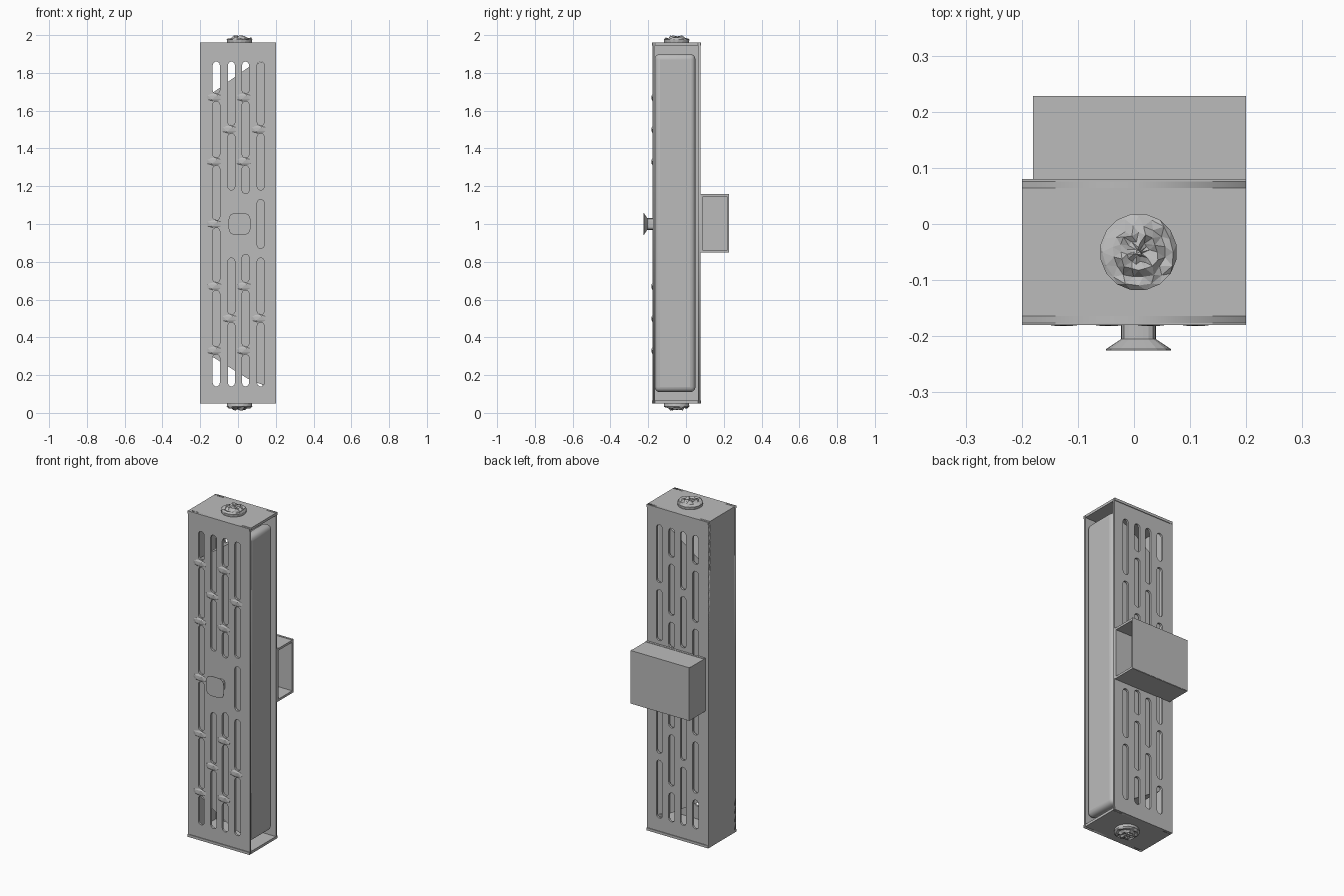
import bpy, bmesh, math, random
from mathutils import Matrix

random.seed(4)
if "Cube" in bpy.data.objects:
    bpy.data.objects.remove(bpy.data.objects["Cube"], do_unlink=True)

grey = bpy.data.materials.new("plain grey")
grey.use_nodes = True
grey.diffuse_color = (0.5, 0.5, 0.5, 1)
grey.node_tree.nodes["Principled BSDF"].inputs["Base Color"].default_value = (0.5, 0.5, 0.5, 1)


def finish(name, bm):
    bmesh.ops.recalc_face_normals(bm, faces=bm.faces)
    mesh = bpy.data.meshes.new(name)
    bm.to_mesh(mesh)
    bm.free()
    mesh.materials.append(grey)
    obj = bpy.data.objects.new(name, mesh)
    bpy.context.collection.objects.link(obj)
    return obj


def box(name, x, y, z):
    bm = bmesh.new()
    size = [b - a for a, b in (x, y, z)]
    mid = [(a + b) / 2 for a, b in (x, y, z)]
    bmesh.ops.create_cube(bm, size=1, matrix=Matrix.Translation(mid) @ Matrix.Diagonal((*size, 1)))
    return finish(name, bm)


def lathe(name, profile, sides, power, matrix, jitter=0):
    """Stacked rings; a higher power makes the rings squarer."""
    bm = bmesh.new()
    rings = []
    for i, (r, h) in enumerate(profile):
        ring = []
        for k in range(sides):
            a = math.tau * (k + 0.5 * (i % 2) * (jitter > 0)) / sides
            c, s = math.cos(a), math.sin(a)
            q = r * (abs(c) ** power + abs(s) ** power) ** (-1 / power)
            j = jitter * (i > 1)
            q += random.uniform(-j, j) * 0.6
            ring.append(bm.verts.new((q * c, q * s, h + random.uniform(-j, j))))
        rings.append(ring)
    for lo, hi in zip(rings, rings[1:]):
        for k in range(sides):
            n = (k + 1) % sides
            bm.faces.new((lo[k], lo[n], hi[n], hi[k]))
    bm.faces.new(rings[0])
    bm.faces.new(rings[-1])
    if jitter:
        bmesh.ops.triangulate(bm, faces=bm.faces)
    bm.transform(matrix)
    return finish(name, bm)


# Slot layout: two staggered rows of slots, mirrored about mid height
long_row = [(0.14, 0.31), (0.35, 0.65), (0.69, 0.98)]
offset_row = [(0.14, 0.48), (0.52, 0.82)]
centre_row = [(0.14, 0.31), (0.35, 0.65), (0.69, 0.84)]
columns = {-0.115: long_row, -0.035: offset_row, 0.04: centre_row, 0.12: offset_row}
slots = []
for cx, row in columns.items():
    for lo, hi in row:
        slots += [(cx, lo, hi), (cx, 2 - hi, 2 - lo)]
slots.append((0.12, 0.87, 1.13))


def slot_outline(cx, lo, hi, r=0.019):
    pts = []
    for k in range(12):
        a = math.pi * (k if k < 6 else k - 1) / 5
        end = hi - r if k < 6 else lo + r
        pts.append((cx + r * math.cos(a), end + r * math.sin(a)))
    return pts


# Slotted front and back walls
def slotted_wall(name, y):
    curve = bpy.data.curves.new(name, "CURVE")
    curve.dimensions = "2D"
    curve.fill_mode = "BOTH"
    curve.extrude = 0.006
    outline = [(-0.2, 0.05), (0.2, 0.05), (0.2, 1.96), (-0.2, 1.96)]
    for pts in [outline] + [slot_outline(*s) for s in slots]:
        spline = curve.splines.new("POLY")
        spline.points.add(len(pts) - 1)
        spline.use_cyclic_u = True
        for p, (u, v) in zip(spline.points, pts):
            p.co = (u, v, 0, 1)
    temp = bpy.data.objects.new(name, curve)
    bpy.context.collection.objects.link(temp)
    bpy.context.view_layer.update()
    mesh = bpy.data.meshes.new_from_object(temp.evaluated_get(bpy.context.evaluated_depsgraph_get()))
    bpy.data.objects.remove(temp, do_unlink=True)
    bm = bmesh.new()
    bm.from_mesh(mesh)
    bmesh.ops.remove_doubles(bm, verts=bm.verts, dist=0.0001)
    bm.transform(Matrix.Translation((0, y, 0)) @ Matrix.Rotation(math.pi / 2, 4, "X"))
    finish(name, bm)


slotted_wall("front_wall", -0.17)
slotted_wall("back_wall", 0.07)

# Folded ridges on the bridges between slots of the front wall
bm = bmesh.new()
for cx, row in columns.items():
    for (_, a), (b, _) in zip(row, row[1:] + [(1.02, 0)] * (cx < -0.1)):
        for z in {(a + b) / 2, 2 - (a + b) / 2}:
            m = Matrix.Translation((cx - 0.01, -0.174, z)) @ Matrix.Diagonal((0.05, 0.009, 0.024, 1))
            bmesh.ops.create_icosphere(bm, subdivisions=1, radius=1, matrix=m)
finish("bridge_ridges", bm)

# Closed side and end caps of the housing; the other side stays open
box("side_wall", (-0.2, -0.188), (-0.178, 0.078), (0.05, 1.96))
box("top_cap", (-0.2, 0.2), (-0.18, 0.08), (1.945, 1.96))
box("bottom_cap", (-0.2, 0.2), (-0.18, 0.08), (0.05, 0.065))

# Inner block: rounded cover in the open side, tapered core behind it
cover = box("rounded_cover", (0.13, 0.192), (-0.166, 0.05), (0.11, 1.9))
bevel = cover.modifiers.new("round", "BEVEL")
bevel.width = 0.028
bevel.segments = 4
for p in cover.data.polygons:
    p.use_smooth = True
bpy.context.view_layer.objects.active = cover
cover.select_set(True)
bpy.ops.object.shade_smooth_by_angle(angle=math.radians(30))

bm = bmesh.new()
core = [(0.16, 0.14), (0.07, 0.17), (-0.14, 0.3), (-0.14, 1.69), (0.07, 1.84), (0.16, 1.87)]
face = bm.faces.new([bm.verts.new((x, -0.16, z)) for x, z in core])
side = bmesh.ops.extrude_face_region(bm, geom=[face])
bmesh.ops.translate(bm, vec=(0, 0.205, 0), verts=[v for v in side["geom"] if isinstance(v, bmesh.types.BMVert)])
finish("tapered_core", bm)

# Mounting box on the back, open on the same side
box("mount_back", (-0.18, 0.2), (0.216, 0.228), (0.85, 1.16))
box("mount_front", (-0.18, 0.2), (0.077, 0.09), (0.85, 1.16))
box("mount_top", (-0.18, 0.2), (0.08, 0.226), (1.145, 1.158))
box("mount_bottom", (-0.18, 0.2), (0.08, 0.226), (0.848, 0.861))
box("mount_side", (-0.18, -0.168), (0.08, 0.226), (0.85, 1.158))

# Flared square knob on the front
lathe("front_knob", [(0.031, 0), (0.031, 0.03), (0.058, 0.048), (0.058, 0.05)], 24, 4,
      Matrix.Translation((0.008, -0.175, 1.0)) @ Matrix.Rotation(math.pi / 2, 4, "X"))

# Crumpled end knobs, mirrored top and bottom
rough = [(0.066, 0), (0.069, 0.018), (0.062, 0.024), (0.046, 0.021), (0.034, 0.035), (0.02, 0.03), (0.006, 0.033)]
for name, z, flip in (("top_knob", 1.958, 1), ("bottom_knob", 0.052, -1)):
    lathe(name, rough, 16, 2, Matrix.Translation((0.008, -0.05, z)) @ Matrix.Diagonal((1, 1, flip, 1)), 0.006)
